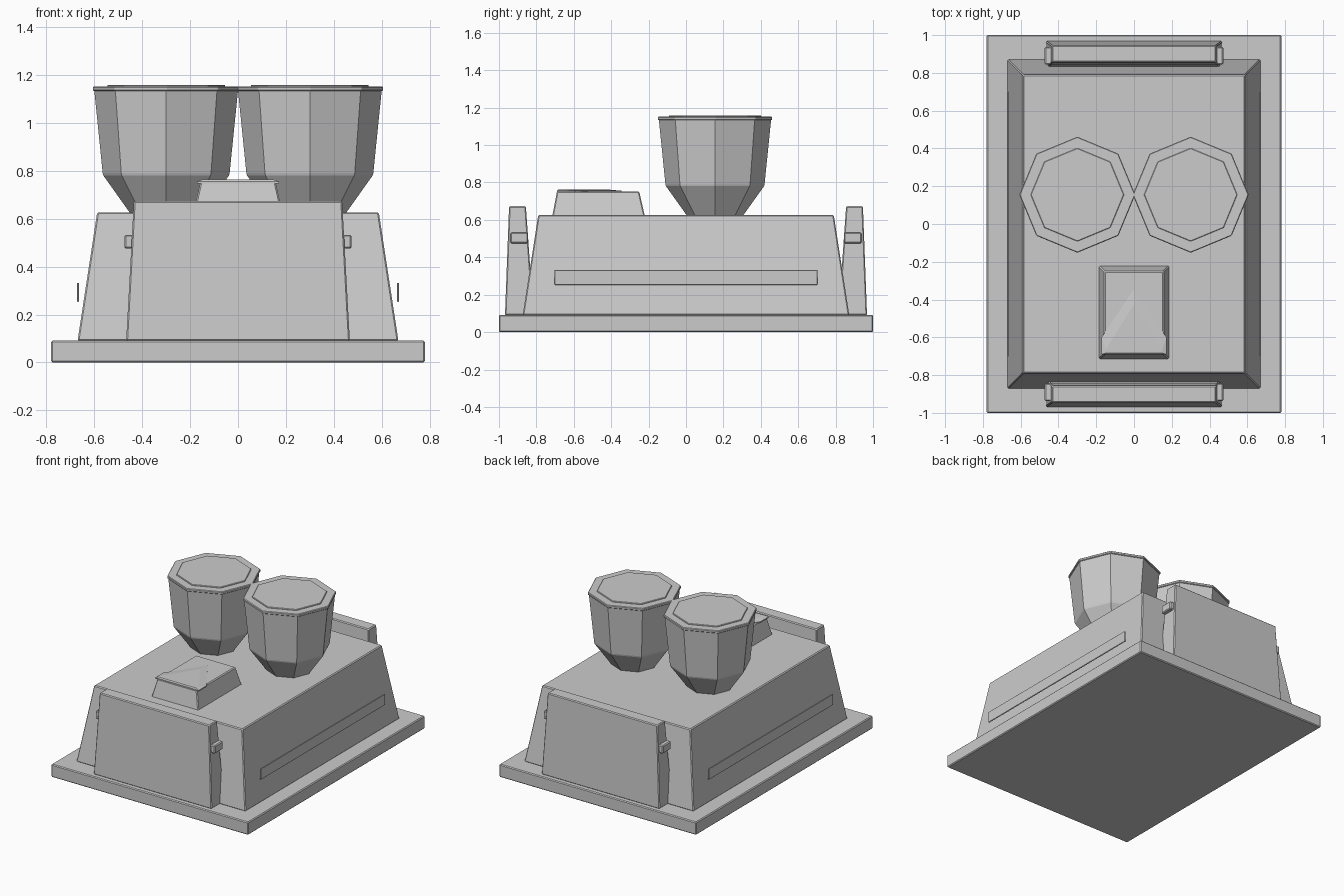
import bpy, bmesh
from math import cos, sin, tau

if "Cube" in bpy.data.objects:
    bpy.data.objects.remove(bpy.data.objects["Cube"])


def loft(name, rings, bevel=0.006):
    """Closed solid through a stack of equal-length point rings."""
    bm = bmesh.new()
    loops = [[bm.verts.new(p) for p in ring] for ring in rings]
    n = len(loops[0])
    for a, b in zip(loops, loops[1:]):
        for i in range(n):
            j = (i + 1) % n
            bm.faces.new((a[i], a[j], b[j], b[i]))
    bm.faces.new(loops[0][::-1])
    bm.faces.new(loops[-1])
    bmesh.ops.recalc_face_normals(bm, faces=bm.faces)
    mesh = bpy.data.meshes.new(name)
    bm.to_mesh(mesh)
    bm.free()
    ob = bpy.data.objects.new(name, mesh)
    bpy.context.collection.objects.link(ob)
    if bevel:
        mod = ob.modifiers.new("edge_bevel", 'BEVEL')
        mod.width = bevel
        mod.segments = 1
        mod.limit_method = 'ANGLE'
    return ob


def rect(x0, x1, y0, y1, z):
    return [(x0, y0, z), (x1, y0, z), (x1, y1, z), (x0, y1, z)]


def octagon(cx, cy, r, z):
    return [(cx + r * cos(tau * i / 8), cy + r * sin(tau * i / 8), z) for i in range(8)]


# Base plate and tapered body
loft("base_plate", [rect(-.78, .78, -1, 1, 0), rect(-.78, .78, -1, 1, .092)])
loft("body", [rect(-.67, .67, -.873, .873, .09), rect(-.588, .588, -.79, .79, .627)])

# End panels with a clip bar through each
for s, side in ((-1, "front"), (1, "back")):
    loft(side + "_end_panel", [
        rect(-.467, .467, *sorted((s * .968, s * .815)), .09),
        rect(-.435, .435, *sorted((s * .946, s * .856)), .673)])
    y = sorted((s * .845, s * .938))
    loft(side + "_clip_bar", [rect(-.473, .473, *y, .475), rect(-.473, .473, *y, .533)])

# Thin strips standing just off the long sides
for s, side in ((-1, "left"), (1, "right")):
    x = sorted((s * .664, s * .672))
    loft(side + "_side_strip", [rect(*x, -.703, .703, .253), rect(*x, -.703, .703, .332)], .002)

# Twin octagonal cups with lids and raised discs
for s, side in ((-1, "left"), (1, "right")):
    cx, cy = s * .3, .155
    cup = [(.148, .62), (.262, .78), (.265, .79), (.3, 1.135)]
    loft(side + "_cup", [octagon(cx, cy, r, z) for r, z in cup], 0)
    loft(side + "_cup_lid", [octagon(cx, cy, .307, z) for z in (1.133, 1.152)], .004)
    loft(side + "_lid_disc", [octagon(cx, cy, .247, z) for z in (1.145, 1.159)], .003)

# Small raised box with an arrow plate on top
loft("small_box", [rect(-.187, .187, -.715, -.22, .62), rect(-.157, .157, -.69, -.25, .752)])
outer = [(0, -.345), (-.172, -.6), (-.172, -.69), (.172, -.69), (.172, -.6)]
inner = [(0, -.425), (-.15, -.665), (-.15, -.683), (.15, -.683), (.15, -.665)]
loft("arrow_plate", [[(x, y, .748) for x, y in outer],
                     [(x, y, .756) for x, y in outer],
                     [(x, y, .763) for x, y in inner]], 0)
